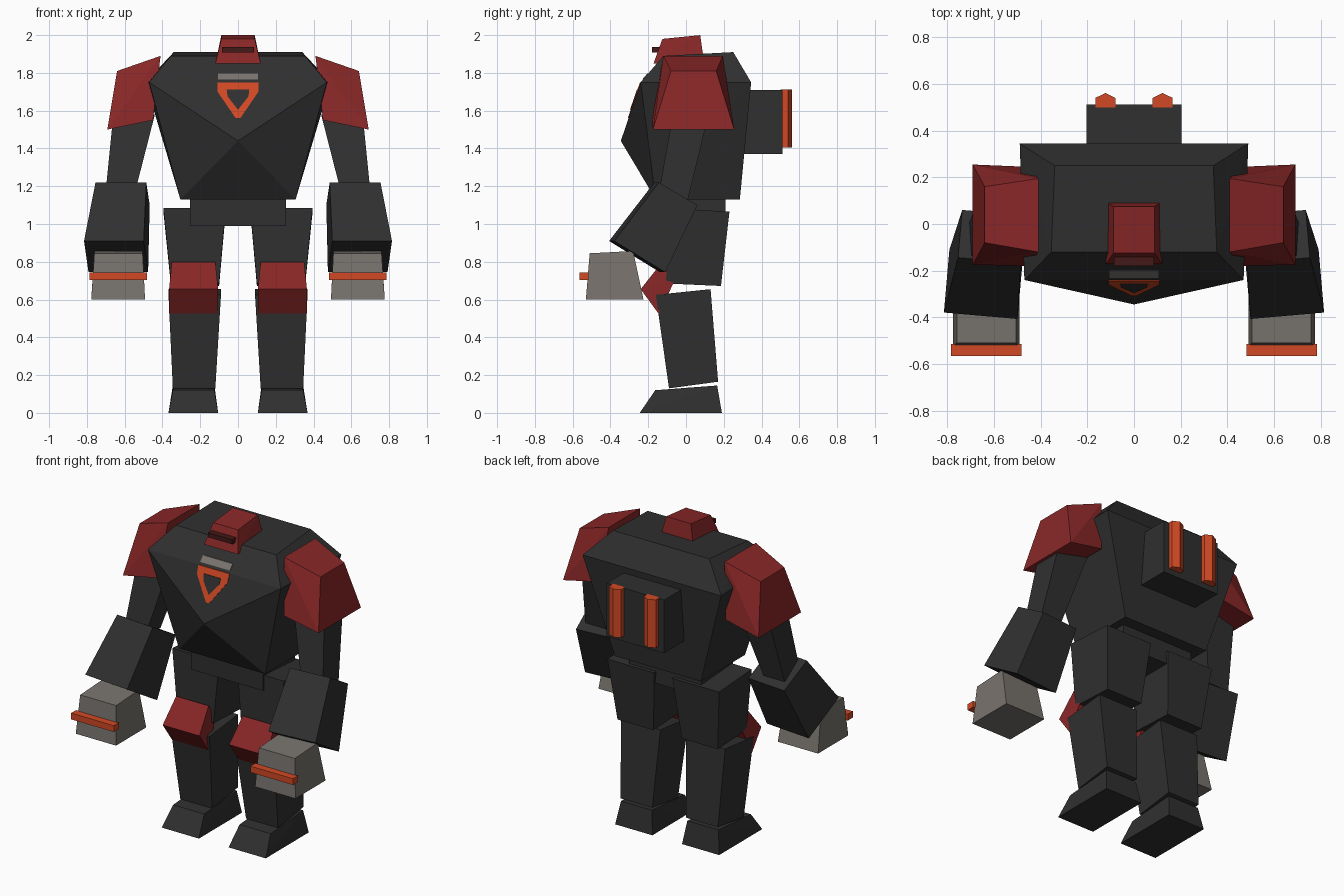
import bpy, bmesh, math
from mathutils import Matrix, Vector


def material(name, rgb):
    m = bpy.data.materials.new(name)
    m.diffuse_color = (*rgb, 1)
    return m


DARK = material("charcoal", (0.029, 0.029, 0.029))
RED = material("deep_red", (0.25, 0.02, 0.02))
ORANGE = material("burnt_orange", (0.64, 0.066, 0.018))
GREY = material("warm_grey", (0.19, 0.172, 0.155))
VISOR = material("visor_maroon", (0.055, 0.01, 0.009))


def hull(name, points, mat, mirror=False, yaw=0):
    """Flat-faced convex solid through the given points."""
    bm = bmesh.new()
    for p in points:
        bm.verts.new(p)
    bmesh.ops.convex_hull(bm, input=bm.verts[:])
    bmesh.ops.dissolve_limit(bm, angle_limit=math.radians(1.5),
                             verts=bm.verts[:], edges=bm.edges[:])
    if yaw:
        c = sum((v.co for v in bm.verts), Vector()) / len(bm.verts)
        bmesh.ops.rotate(bm, cent=c, verts=bm.verts[:],
                         matrix=Matrix.Rotation(math.radians(yaw), 3, 'Z'))
    bmesh.ops.recalc_face_normals(bm, faces=bm.faces[:])
    me = bpy.data.meshes.new(name)
    bm.to_mesh(me)
    bm.free()
    me.materials.append(mat)
    ob = bpy.data.objects.new(name, me)
    bpy.context.collection.objects.link(ob)
    if mirror:
        ob.modifiers.new("mirror", 'MIRROR').use_mirror_merge = False
    return ob


def block(name, mat, top, bottom, mirror=True, yaw=0):
    """Tapered box; each end is (x0, x1, (front y, z), (back y, z))."""
    pts = [(x, y, z) for x0, x1, *yz in (top, bottom)
           for x in (x0, x1) for y, z in yz]
    return hull(name, pts, mat, mirror, yaw)


def box(name, mat, x0, x1, y0, y1, z0, z1, mirror=False):
    return block(name, mat, (x0, x1, (y0, z1), (y1, z1)),
                 (x0, x1, (y0, z0), (y1, z0)), mirror)


# torso with a pointed chest
torso = [(0, -0.345, 1.44)]
for s in (1, -1):
    torso += [(s * x, y, z) for x, y, z in (
        (0.355, -0.12, 1.89), (0.34, 0.25, 1.91), (0.47, -0.24, 1.75),
        (0.49, 0.345, 1.75), (0.305, -0.16, 1.13), (0.305, 0.285, 1.13))]
hull("torso", torso, DARK)
box("waist", DARK, -0.255, 0.255, -0.11, 0.21, 0.99, 1.15)


# thin chest plates lying on the two front slopes
def chest_plate(name, mat, outline, lift):
    pts = []
    for x, z in outline:
        y = -0.24 + (z - 1.75) * (0.857 if z > 1.75 else 0.339)
        pts += [(x, y - lift, z), (x, y + 0.002, z)]
    hull(name, pts, mat)


chest_plate("chest_bar", GREY, [(-.105, 1.765), (.105, 1.765), (.105, 1.798), (-.105, 1.798)], 0.005)
chest_plate("chest_wedge", ORANGE,
            [(-.11, 1.75), (.11, 1.75), (.108, 1.70), (-.108, 1.70), (0.012, 1.56), (-0.012, 1.56)], 0.004)
chest_plate("chest_wedge_inset", DARK,
            [(-.06, 1.712), (.06, 1.712), (.055, 1.675), (-.055, 1.675), (0, 1.605)], 0.007)

# head and visor
block("head", RED, (-0.088, 0.088, (-0.125, 1.98), (0.075, 2.0)),
      (-0.12, 0.12, (-0.172, 1.85), (0.097, 1.85)), mirror=False)
box("visor", VISOR, -0.085, 0.085, -0.18, -0.12, 1.908, 1.937)

# back pack and its ridged vents
box("back_pack", DARK, -0.203, 0.203, 0.2, 0.512, 1.37, 1.71)
hull("back_vent", [(x, y, z) for z in (1.405, 1.712) for x, y in (
    (0.08, 0.5), (0.165, 0.5), (0.165, 0.541), (0.122, 0.562), (0.08, 0.541))],
    ORANGE, True)

# shoulder guards, sloping down and flaring outward
hull("shoulder_guard", [
    (0.41, -0.12, 1.89), (0.41, 0.195, 1.89), (0.64, -0.08, 1.81), (0.64, 0.16, 1.81),
    (0.45, -0.18, 1.55), (0.45, 0.245, 1.55), (0.692, -0.175, 1.50), (0.692, 0.255, 1.50)],
    RED, True)

# arms
block("upper_arm", DARK, (0.44, 0.66, (-0.07, 1.58), (0.12, 1.58)),
      (0.555, 0.705, (-0.15, 1.13), (0.01, 1.13)))
block("forearm", DARK, (0.485, 0.755, (-0.155, 1.22), (0.05, 1.10)),
      (0.478, 0.795, (-0.395, 0.91), (-0.125, 0.745)), yaw=5)
block("hand", GREY, (0.505, 0.76, (-0.51, 0.845), (-0.28, 0.857)),
      (0.492, 0.777, (-0.53, 0.60), (-0.225, 0.60)))
box("knuckle_bar", ORANGE, 0.483, 0.785, -0.565, -0.515, 0.703, 0.743, True)

# legs
block("thigh", DARK, (0.065, 0.395, (-0.10, 1.085), (0.23, 1.065)),
      (0.10, 0.355, (-0.105, 0.685), (0.185, 0.672)))
block("shin", DARK, (0.09, 0.368, (-0.16, 0.625), (0.13, 0.655)),
      (0.12, 0.345, (-0.09, 0.13), (0.17, 0.165)))
block("foot", DARK, (0.125, 0.345, (-0.163, 0.12), (0.165, 0.145)),
      (0.105, 0.368, (-0.245, 0), (0.19, 0)))
hull("knee_guard", [(x, y, z) for x0, x1, y, z in (
    (0.12, 0.35, -0.125, 0.80), (0.105, 0.365, -0.24, 0.655),
    (0.108, 0.365, -0.145, 0.525), (0.115, 0.355, -0.06, 0.70))
    for x in (x0, x1)], RED, True)
